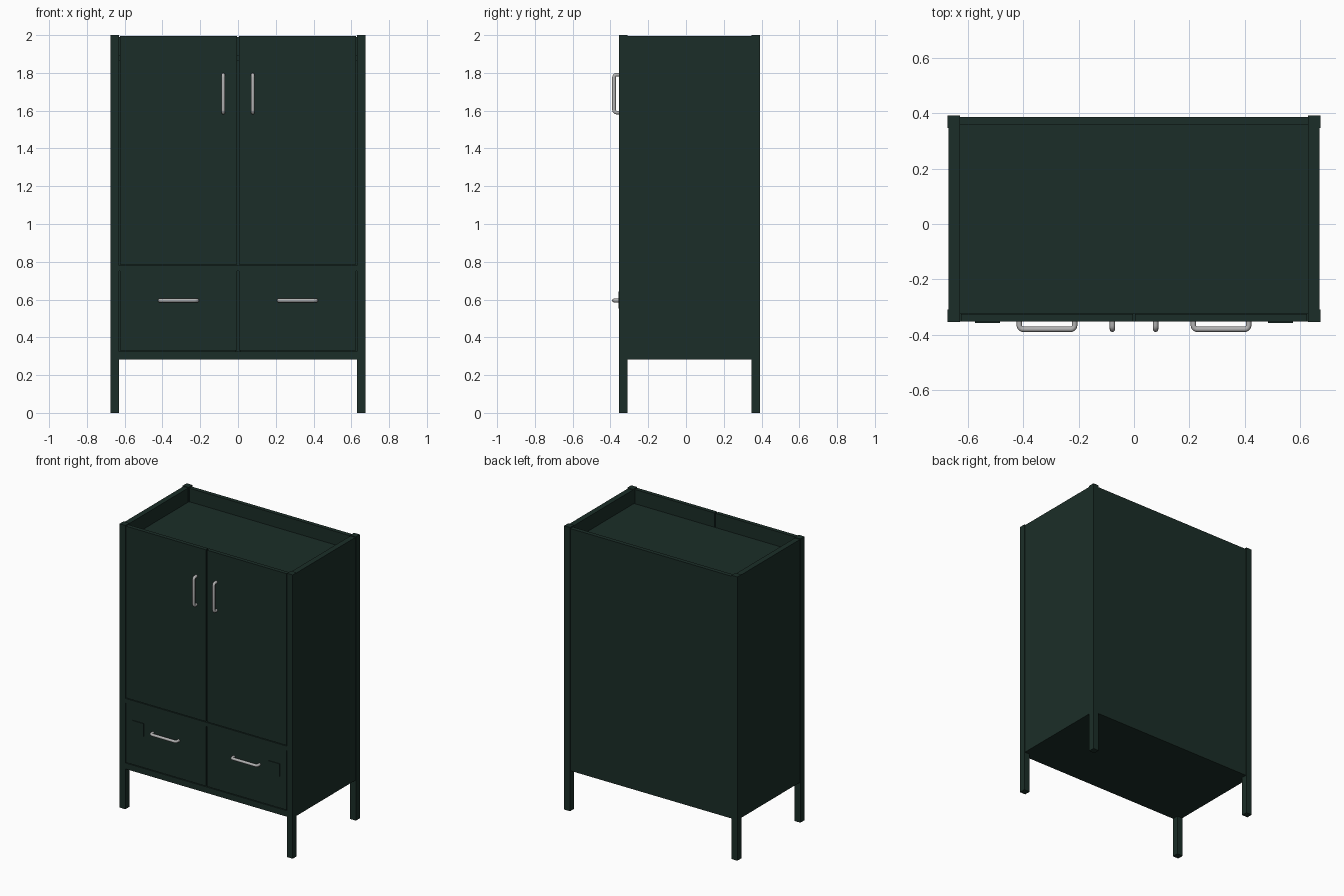
import bpy, math
from mathutils import Vector

if "Cube" in bpy.data.objects:
    bpy.data.objects.remove(bpy.data.objects["Cube"])


def material(name, color):
    m = bpy.data.materials.new(name)
    m.diffuse_color = color
    m.use_nodes = True
    m.node_tree.nodes["Principled BSDF"].inputs["Base Color"].default_value = m.diffuse_color
    return m


GREEN = material("dark_green_paint", (0.011, 0.027, 0.021, 1))
STEEL = material("brushed_metal", (0.45, 0.45, 0.45, 1))


def box(name, x, y, z, mat=GREEN):
    """Box from (min, max) ranges on each axis."""
    bpy.ops.mesh.primitive_cube_add(size=1)
    o = bpy.context.object
    o.name = name
    o.location = [(a + b) / 2 for a, b in (x, y, z)]
    o.scale = [b - a for a, b in (x, y, z)]
    bpy.ops.object.transform_apply(location=False, rotation=False, scale=True)
    o.data.materials.append(mat)
    return o


def handle(name, cx, cz, vertical):
    """Bow handle: round bar swept along a U with rounded corners."""
    half, base, out, r = 0.1, -0.345, -0.381, 0.014
    side = [(half, base)]
    for i in range(6):
        a = i / 5 * math.pi / 2
        side.append((half - r + r * math.cos(a), out + r - r * math.sin(a)))
    path = side + [(-u, y) for u, y in reversed(side)]
    cu = bpy.data.curves.new(name, 'CURVE')
    cu.dimensions = '3D'
    cu.bevel_depth = 0.01
    cu.bevel_resolution = 3
    cu.use_fill_caps = True
    sp = cu.splines.new('POLY')
    sp.points.add(len(path) - 1)
    for p, (u, y) in zip(sp.points, path):
        p.co = (0, y, u, 1) if vertical else (u, y, 0, 1)
    sp.use_smooth = True
    o = bpy.data.objects.new(name, cu)
    o.location = Vector((cx, 0, cz))
    bpy.context.collection.objects.link(o)
    cu.materials.append(STEEL)


for s, side in ((-1, "left"), (1, "right")):
    def span(a, b):
        return (min(s * a, s * b), max(s * a, s * b))

    # Corner posts running down into legs
    box(f"front_leg_{side}", span(0.63, 0.675), (-0.355, -0.31), (0, 2))
    box(f"back_leg_{side}", span(0.63, 0.675), (0.348, 0.392), (0, 2))
    # Side panel
    box(f"side_panel_{side}", span(0.632, 0.671), (-0.34, 0.38), (0.283, 1.995))
    # Door and drawer fronts with a thin seam
    box(f"door_{side}", span(0.004, 0.626), (-0.353, -0.325), (0.785, 1.995))
    box(f"drawer_front_{side}", span(0.004, 0.626), (-0.353, -0.325), (0.33, 0.75))
    # Thin square label plate on each drawer
    box(f"drawer_plate_{side}", span(0.485, 0.575), (-0.358, -0.352), (0.552, 0.642))
    # Handles
    handle(f"door_handle_{side}", s * 0.078, 1.69, True)
    handle(f"drawer_handle_{side}", s * 0.315, 0.595, False)

# Carcass
box("back_panel", (-0.632, 0.632), (0.358, 0.387), (0.283, 1.99))
box("top_panel", (-0.632, 0.632), (-0.324, 0.358), (1.865, 1.895))
box("bottom_panel", (-0.632, 0.632), (-0.324, 0.358), (0.283, 0.32))
box("middle_shelf", (-0.632, 0.632), (-0.324, 0.358), (0.75, 0.78))
box("drawer_divider", (-0.015, 0.015), (-0.324, 0.358), (0.32, 0.75))
box("bottom_rail", (-0.63, 0.63), (-0.353, -0.324), (0.283, 0.325))
box("middle_rail", (-0.63, 0.63), (-0.353, -0.324), (0.75, 0.78))
